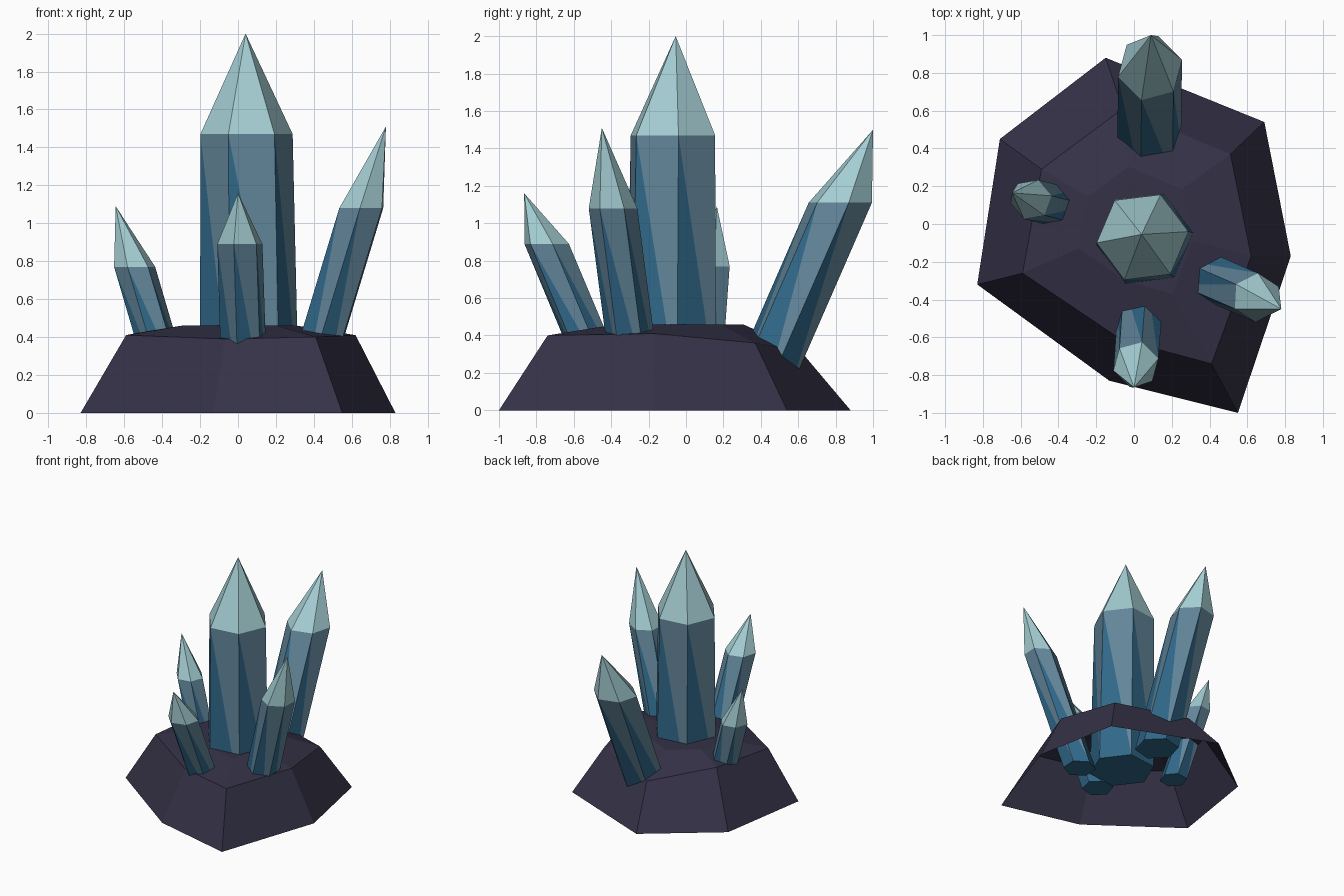
import bpy, bmesh, math
from mathutils import Vector

cube = bpy.data.objects.get("Cube")
if cube:
    bpy.data.objects.remove(cube, do_unlink=True)


def material(name, rgb):
    m = bpy.data.materials.new(name)
    m.use_nodes = True
    m.diffuse_color = (*rgb, 1)
    m.node_tree.nodes["Principled BSDF"].inputs["Base Color"].default_value = (*rgb, 1)
    return m


ROCK = material("dark_rock", (0.034, 0.031, 0.061))
DEEP = material("deep_blue", (0.03, 0.14, 0.255))
MID = material("grey_blue", (0.125, 0.24, 0.325))
PALE = material("pale_tip", (0.37, 0.61, 0.645))


def finish(name, bm, mats):
    bmesh.ops.recalc_face_normals(bm, faces=bm.faces)
    mesh = bpy.data.meshes.new(name)
    bm.to_mesh(mesh)
    bm.free()
    for m in mats:
        mesh.materials.append(m)
    obj = bpy.data.objects.new(name, mesh)
    bpy.context.collection.objects.link(obj)
    return obj


def crystal(name, foot, shoulder, tip, foot_r, shoulder_r, turn):
    """Leaning six-sided prism with level rings and a pointed tip."""
    bm = bmesh.new()

    def ring(centre, r):
        angles = [math.radians(turn + 60 * i) for i in range(6)]
        return [bm.verts.new(Vector(centre) + Vector((r * math.cos(a), r * math.sin(a), 0)))
                for a in angles]

    low, high = ring(foot, foot_r), ring(shoulder, shoulder_r)
    apex = bm.verts.new(tip)
    bm.faces.new(low[::-1])
    for i in range(6):
        j = (i + 1) % 6
        bm.faces.new((high[i], low[i], low[j]))
        bm.faces.new((high[i], low[j], high[j])).material_index = 1
        bm.faces.new((high[i], high[j], apex)).material_index = 2
    finish(name, bm, (DEEP, MID, PALE))


# Rock base: open underneath, sloping sides and a slightly domed top
rim = [(-0.15, 0.88), (-0.71, 0.45), (-0.83, -0.32), (-0.13, -0.83),
       (0.55, -1.0), (0.83, -0.17), (0.69, 0.54)]
ledge = [(-0.06, 0.61, 0.32), (-0.49, 0.29, 0.43), (-0.59, -0.26, 0.41),
         (-0.07, -0.61, 0.39), (0.41, -0.74, 0.40), (0.62, -0.17, 0.41),
         (0.51, 0.37, 0.36)]
bm = bmesh.new()
rings = [[bm.verts.new((x, y, 0)) for x, y in rim],
         [bm.verts.new(p) for p in ledge],
         [bm.verts.new((x * 0.5, y * 0.5, 0.46)) for x, y, z in ledge]]
for lower, upper in zip(rings, rings[1:]):
    for i in range(7):
        j = (i + 1) % 7
        bm.faces.new((lower[i], lower[j], upper[j], upper[i]))
bm.faces.new(rings[2])
finish("rock_base", bm, (ROCK,))

# Crystals growing out of the rock
crystal("centre_crystal", (0.06, -0.08, 0.1), (0.045, -0.07, 1.47), (0.04, -0.055, 2.0), 0.262, 0.245, 7)
crystal("back_crystal", (0.08, 0.38, 0.09), (0.085, 0.825, 1.11), (0.09, 1.0, 1.5), 0.175, 0.175, 15)
crystal("left_side_crystal", (0.35, -0.26, 0.09), (0.65, -0.39, 1.08), (0.78, -0.45, 1.51), 0.13, 0.13, 27)
crystal("front_crystal", (0.035, -0.41, 0.09), (0.01, -0.745, 0.89), (0.0, -0.865, 1.16), 0.125, 0.123, 15)
crystal("right_side_crystal", (-0.345, 0.08, 0.09), (-0.545, 0.13, 0.77), (-0.645, 0.165, 1.09), 0.11, 0.11, 10)
